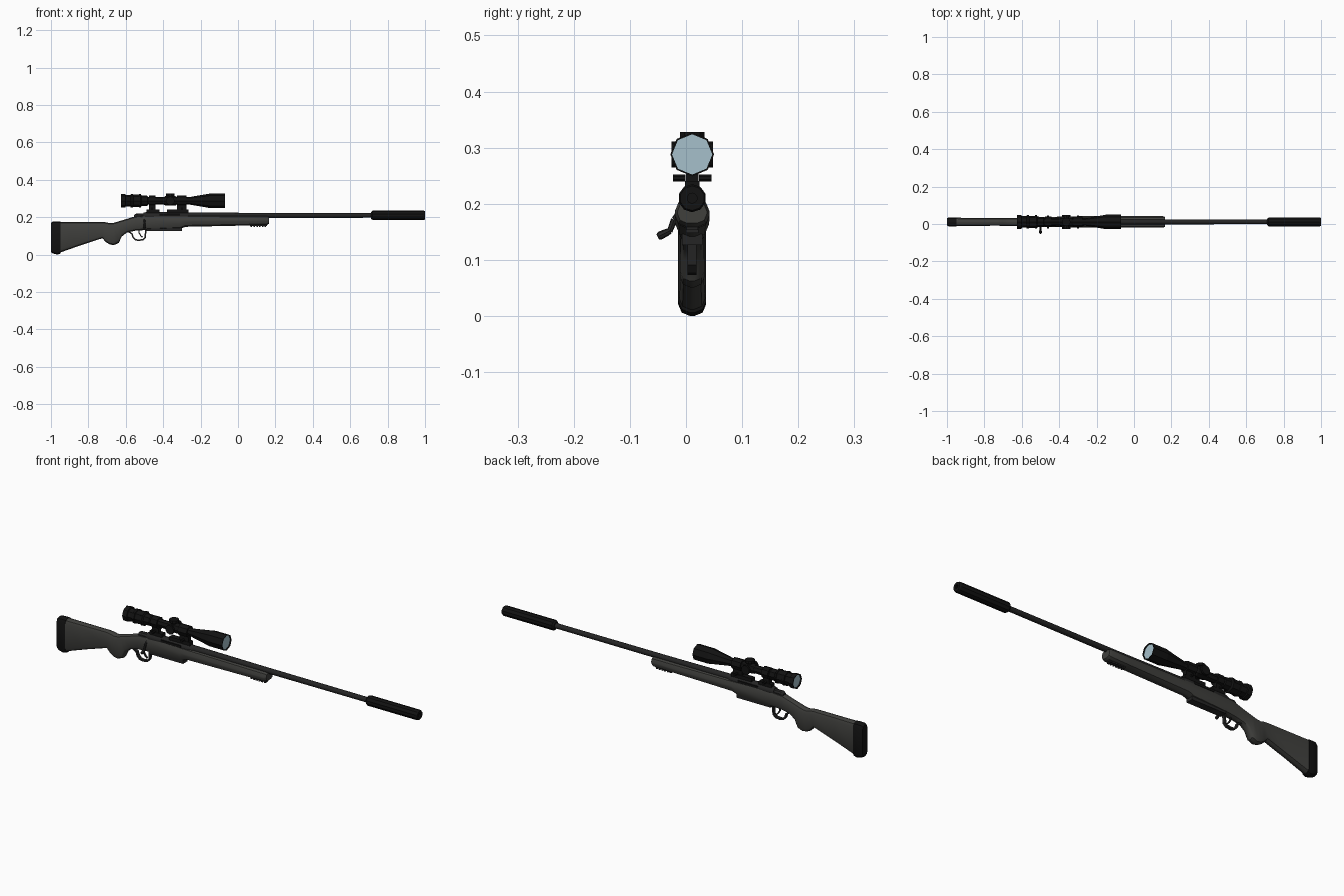
import bpy, bmesh, math
from mathutils import Vector

if "Cube" in bpy.data.objects:
    bpy.data.objects.remove(bpy.data.objects["Cube"])

YC = 0.011     # centre plane of the rifle
BORE = 0.21    # bore axis height
SCOPE = 0.288  # scope axis height


def material(name, rgb):
    m = bpy.data.materials.new(name)
    m.diffuse_color = (*rgb, 1)
    m.use_nodes = True
    m.node_tree.nodes["Principled BSDF"].inputs["Base Color"].default_value = m.diffuse_color
    return m


STOCK = material("stock_grey", (0.05, 0.05, 0.046))
METAL = material("dark_metal", (0.018, 0.018, 0.018))
BLACK = material("black", (0.006, 0.006, 0.006))
GLASS = material("lens_glass", (0.38, 0.53, 0.6))


def skin(name, rings, mat, smooth=None):
    """Join equal-sized rings of points into a capped solid."""
    bm = bmesh.new()
    loops = [[bm.verts.new(p) for p in ring] for ring in rings]
    n = len(loops[0])
    for a, b in zip(loops, loops[1:]):
        for i in range(n):
            j = (i + 1) % n
            bm.faces.new((a[i], a[j], b[j], b[i]))
    bm.faces.new(loops[0])
    bm.faces.new(loops[-1])
    bmesh.ops.recalc_face_normals(bm, faces=bm.faces)
    me = bpy.data.meshes.new(name)
    bm.to_mesh(me)
    bm.free()
    me.materials.append(mat)
    ob = bpy.data.objects.new(name, me)
    bpy.context.collection.objects.link(ob)
    if smooth:
        bpy.ops.object.select_all(action='DESELECT')
        bpy.context.view_layer.objects.active = ob
        ob.select_set(True)
        bpy.ops.object.shade_smooth_by_angle(angle=math.radians(smooth))
    return ob


def section(x, zb, zt, w):
    """Rounded-rectangle cross-section of the stock at x."""
    r = 0.85 * min(w, (zt - zb) / 2)
    zc, hz = (zb + zt) / 2, (zt - zb) / 2
    pts = []
    for k, (sy, sz) in enumerate([(1, 1), (-1, 1), (-1, -1), (1, -1)]):
        for d in (0, 45, 90):
            a = math.radians(90 * k + d)
            pts.append((x, YC + sy * (w - r) + r * math.cos(a),
                        zc + sz * (hz - r) + r * math.sin(a)))
    return pts


def turned(name, profile, origin, axis, n, mat, smooth=None):
    """Turn (distance, radius) pairs about an axis from origin."""
    q = Vector(axis).to_track_quat('X', 'Z')
    rings = [[Vector(origin) + q @ Vector((d, r * math.sin(t), r * math.cos(t)))
              for t in (2 * math.pi * i / n for i in range(n))] for d, r in profile]
    return skin(name, rings, mat, smooth)


def along_x(name, profile, z, n, mat, smooth=None):
    return turned(name, profile, (0, YC, z), (1, 0, 0), n, mat, smooth)


def box(name, x0, x1, w, z0, z1, mat):
    return skin(name, [[(x, YC + sy * w, z) for sy, z in
                        ((-1, z0), (1, z0), (1, z1), (-1, z1))] for x in (x0, x1)], mat)


def strip(name, path, w, t, mat):
    """Flat metal strip following an x-z path."""
    rings = []
    for i, (x, z) in enumerate(path):
        a, b = path[max(i - 1, 0)], path[min(i + 1, len(path) - 1)]
        d = Vector((b[0] - a[0], b[1] - a[1])).normalized() * t
        rings.append([(x - d.y, YC - w, z + d.x), (x - d.y, YC + w, z + d.x),
                      (x + d.y, YC + w, z - d.x), (x + d.y, YC - w, z - d.x)])
    return skin(name, rings, mat)


# Stock and butt pad
stations = [
    (-0.955, .010, .175, .023), (-0.85, .047, .175, .021), (-0.725, .088, .175, .020),
    (-0.705, .066, .173, .021), (-0.685, .055, .168, .022), (-0.665, .051, .170, .022),
    (-0.638, .062, .178, .022), (-0.622, .096, .183, .021), (-0.595, .118, .191, .021),
    (-0.55, .128, .205, .022), (-0.49, .132, .211, .026), (-0.31, .138, .212, .030),
    (-0.28, .149, .212, .031), (0.05, .156, .208, .031), (0.155, .159, .207, .031),
    (0.167, .166, .203, .026)]
skin("stock", [section(*s) for s in stations], STOCK, 35)
pad = [(-1.0, .014, .170, .019), (-0.99, .007, .177, .024),
       (-0.965, .000, .178, .025), (-0.95, .006, .177, .025)]
skin("butt_pad", [section(*s) for s in pad], BLACK, 35)

# Barrel and suppressor
along_x("barrel", [(-0.28, .016), (0.1, .0135), (0.72, .0125)], BORE, 10, METAL, 40)
along_x("suppressor", [(0.712, .018), (0.72, .025), (0.993, .025), (1.0, .022),
                       (1.0, .009), (0.97, .009)], BORE, 10, BLACK)

# Receiver, bolt and floor plate
along_x("receiver", [(-0.505, .019), (-0.49, .022), (-0.27, .022), (-0.25, .016)],
        .206, 10, METAL, 40)
along_x("bolt_shroud", [(-0.555, .010), (-0.545, .016), (-0.50, .017)], .203, 10, METAL)
box("ejection_port", -0.42, -0.31, .0235, .206, .217, BLACK)
box("floor_plate", -0.49, -0.30, .018, .127, .146, METAL)

# Bolt handle: stem bending into a knob
stem = [(YC - .012, .200), (YC - .032, .172), (YC - .040, .151)]
for i, (a, b) in enumerate(zip(stem, stem[1:])):
    d = Vector((0, b[0] - a[0], b[1] - a[1]))
    turned(f"bolt_stem_{i}", [(0, .006), (d.length, .005)], (-0.5, *a), d, 8, METAL)
turned("bolt_knob", [(0, .005), (.006, .0065), (.020, .0075), (.025, .005)],
       (-0.5, YC - .039, .152), (0, -.9, -.43), 8, METAL)

# Trigger guard and trigger
strip("trigger_guard", [(-0.585, .123), (-0.567, .112), (-0.561, .094), (-0.550, .081),
                        (-0.533, .077), (-0.508, .080), (-0.496, .092), (-0.493, .135)],
      .008, .004, METAL)
strip("trigger", [(-0.530, .13), (-0.528, .115), (-0.520, .102), (-0.510, .093)],
      .004, .003, METAL)

# Ridged accessory rail under the fore-end
box("under_rail", 0.065, 0.155, .010, .153, .164, METAL)
for i in range(6):
    x = 0.068 + i * 0.015
    box(f"under_rail_tooth_{i}", x, x + .008, .011, .148, .156, METAL)

# Scope bases and rings
for name, b0, b1, r0, r1 in (("rear", -0.49, -0.42, -0.477, -0.442),
                             ("front", -0.38, -0.265, -0.325, -0.275)):
    box(f"{name}_scope_base", b0, b1, .013, .218, .241, BLACK)
    box(f"{name}_ring_post", r0, r1, .011, .235, .275, BLACK)
    along_x(f"{name}_scope_ring", [(r0, .028), (r1, .028)], SCOPE, 8, BLACK)
    for s in (-1, 1):
        turned(f"{name}_ring_screw_{s}", [(0, .006), (.022, .006)],
               ((r0 + r1) / 2, YC + s * .012, .246), (0, s, 0), 6, BLACK)

# Scope body
along_x("scope_body", [
    (-0.612, .033), (-0.625, .033), (-0.625, .037), (-0.602, .037), (-0.600, .031),
    (-0.575, .031), (-0.573, .036), (-0.562, .036), (-0.560, .033), (-0.530, .033),
    (-0.528, .036), (-0.520, .036), (-0.515, .028), (-0.485, .027), (-0.48, .020),
    (-0.26, .020), (-0.165, .036), (-0.15, .039), (-0.07, .039), (-0.07, .036),
    (-0.082, .036)], SCOPE, 8, BLACK)
along_x("front_lens", [(-0.083, .036), (-0.076, .036)], SCOPE, 8, GLASS)
along_x("rear_lens", [(-0.619, .033), (-0.611, .033)], SCOPE, 8, GLASS)

# Adjustment turrets: top and both sides
along_x("turret_block", [(-0.395, .021), (-0.388, .025), (-0.335, .025), (-0.328, .021)],
        SCOPE, 8, BLACK)
for name, axis, h in (("top", (0, 0, 1), .040), ("right", (0, -1, 0), .037),
                      ("left", (0, 1, 0), .037)):
    turned(f"{name}_turret", [(.01, .016), (.026, .016), (.027, .023), (h, .023)],
           (-0.362, YC, SCOPE), axis, 10, BLACK)
